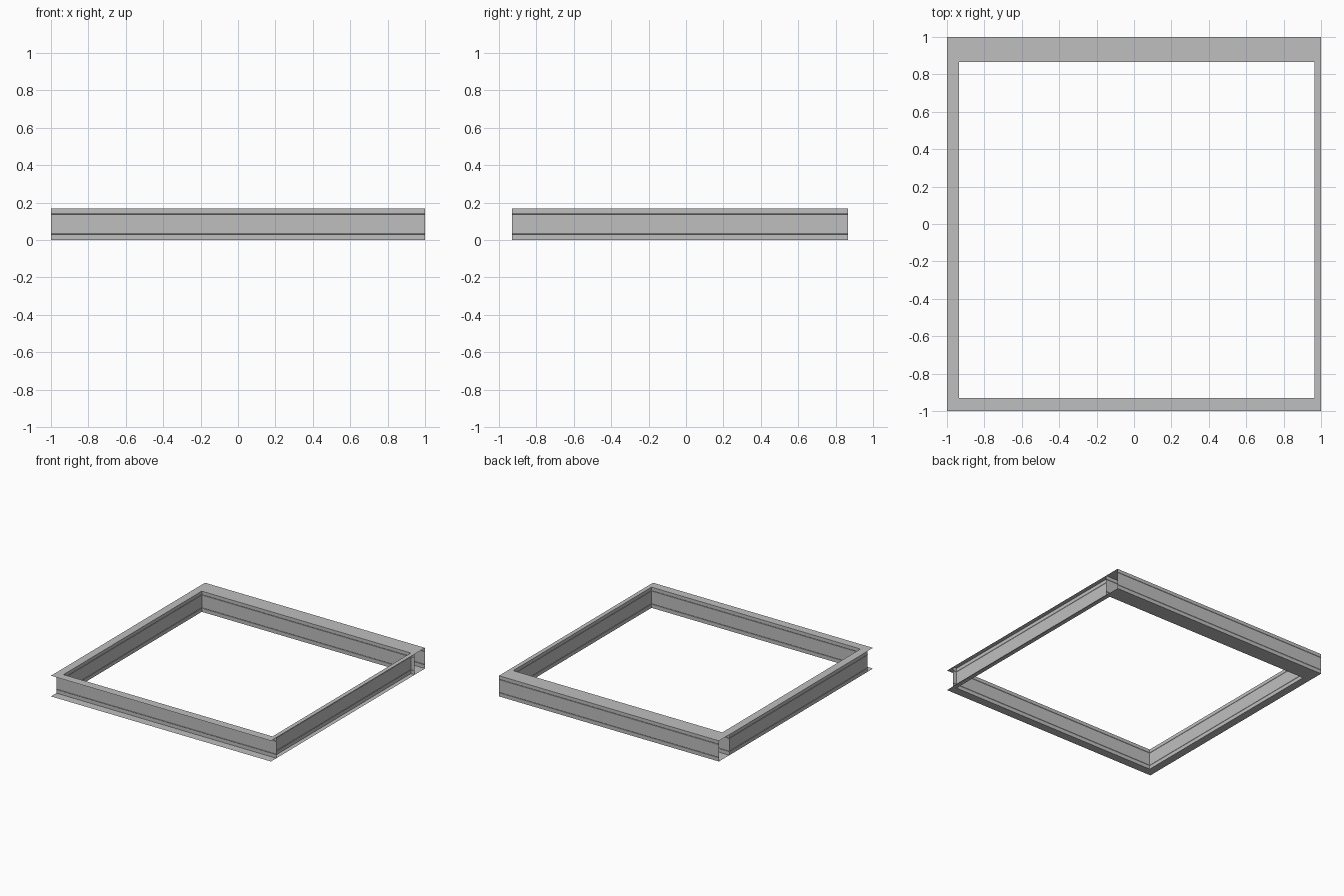
import bpy
import bmesh

cube = bpy.data.objects.get("Cube")
if cube:
    bpy.data.objects.remove(cube, do_unlink=True)

HEIGHT = 0.17
SEAMS = (0.032, 0.14)
SEAM_HALF, SEAM_DEPTH = 0.002, 0.002

steel = bpy.data.materials.new("grey steel")
steel.use_nodes = True
steel.diffuse_color = (0.52, 0.52, 0.52, 1)
steel.node_tree.nodes["Principled BSDF"].inputs["Base Color"].default_value = (0.52, 0.52, 0.52, 1)


def web(u, inward):
    """Upright sheet at offset u, with two fine pressed seams."""
    pts = [(u, 0)]
    for z in SEAMS:
        pts += [(u, z - SEAM_HALF), (u + inward * SEAM_DEPTH, z), (u, z + SEAM_HALF)]
    return pts + [(u, HEIGHT)]


def channel(web_u, toe_u):
    """Open section: web plus two flanges reaching to the toe."""
    side = 1 if toe_u > web_u else -1
    return [(toe_u, 0)] + web(web_u, side) + [(toe_u, HEIGHT)]


def box(u0, u1):
    """Closed section with webs on both sides."""
    return web(u0, 1) + web(u1, -1)[::-1]


def beam(name, section, start, end, along_x, closed=False):
    """Sweep a thin section along one axis, leaving the ends open."""
    bm = bmesh.new()
    rings = []
    for t in (start, end):
        rings.append([bm.verts.new((t, u, z) if along_x else (u, t, z)) for u, z in section])
    a, b = rings
    count = len(section)
    for i in range(count if closed else count - 1):
        j = (i + 1) % count
        bm.faces.new((a[i], a[j], b[j], b[i]))
    bmesh.ops.recalc_face_normals(bm, faces=bm.faces)
    mesh = bpy.data.meshes.new(name)
    bm.to_mesh(mesh)
    bm.free()
    mesh.materials.append(steel)
    obj = bpy.data.objects.new(name, mesh)
    bpy.context.collection.objects.link(obj)
    return obj


FRONT_IN, BACK_IN = -0.93, 0.865

# Front and back beams run the full width
beam("front_channel", channel(FRONT_IN, -1), -1, 1, True)
beam("back_box_beam", box(BACK_IN, 1), -1, 1, True, closed=True)

# Side beams fit between them
beam("left_channel", channel(0.965, 1), FRONT_IN, BACK_IN, False)
beam("right_box_beam", box(-1, -0.935), FRONT_IN, BACK_IN, False, closed=True)
